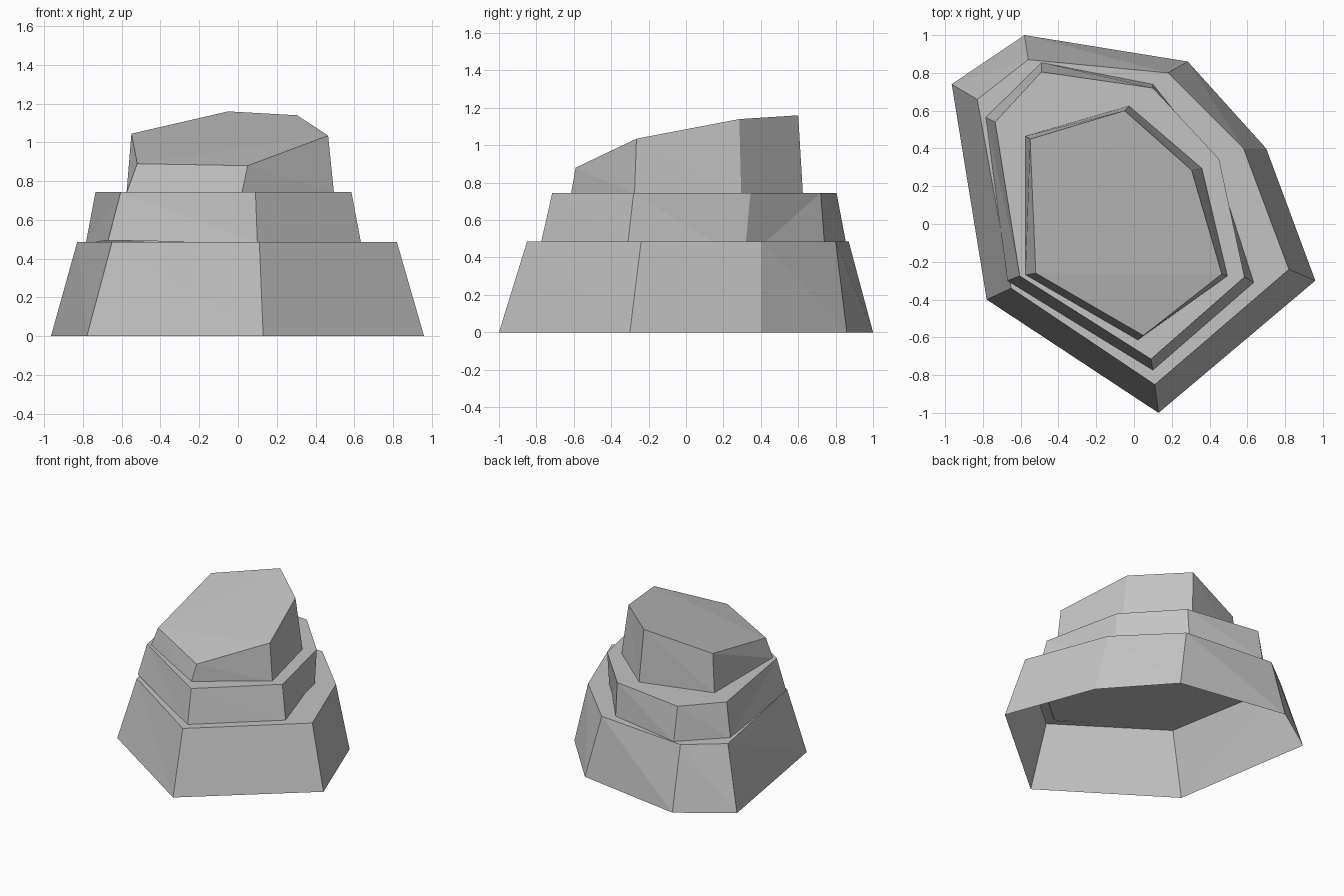
import bpy
import bmesh

cube = bpy.data.objects.get("Cube")
if cube:
    bpy.data.objects.remove(cube, do_unlink=True)

stone = bpy.data.materials.new("stone_grey")
stone.use_nodes = True
GREY = (0.55, 0.55, 0.55, 1)
stone.diffuse_color = GREY
stone.node_tree.nodes["Principled BSDF"].inputs["Base Color"].default_value = GREY


def rock_tier(name, lower, upper, crease=None):
    """Open-bottomed faceted block between two clockwise rings of corners.
    crease = (corner before, corner, corner after) folded off the cap."""
    bm = bmesh.new()
    low = [bm.verts.new(p) for p in lower]
    top = [bm.verts.new(p) for p in upper]
    n = len(low)
    # Walls, each split along a diagonal from its lower bottom corner
    for i in range(n):
        j = (i + 1) % n
        if low[j].co.z < low[i].co.z:
            faces = [(low[j], low[i], top[i]), (low[j], top[i], top[j])]
        else:
            faces = [(low[j], low[i], top[j]), (low[i], top[i], top[j])]
        for f in faces:
            bm.faces.new(f)
    # Cap, with one corner optionally folded down
    cap = list(reversed(top))
    if crease:
        bm.faces.new([top[k] for k in reversed(crease)])
        cap.remove(top[crease[1]])
    bm.faces.new(cap)
    bmesh.ops.triangulate(bm, faces=[f for f in bm.faces if len(f.verts) > 3])
    mesh = bpy.data.meshes.new(name)
    bm.to_mesh(mesh)
    bm.free()
    mesh.materials.append(stone)
    obj = bpy.data.objects.new(name, mesh)
    bpy.context.collection.objects.link(obj)
    return obj


def ring(points, z):
    return [(p[0], p[1], p[2] if len(p) > 2 else z) for p in points]


# Wide base
rock_tier(
    "base_rock",
    ring([(-.965, .74), (-.58, 1), (.285, .86), (.70, .40),
          (.96, -.30), (.13, -1), (-.78, -.40)], 0),
    ring([(-.83, .66), (-.56, .87), (.18, .80), (.58, .40),
          (.82, -.24), (.11, -.85), (-.65, -.34)], .485))

# Middle layer, one corner sunk into the base
rock_tier(
    "middle_rock",
    ring([(-.785, .565), (-.49, .855), (.10, .74), (.45, .31, .38),
          (.635, -.31), (.10, -.775), (-.67, -.30, .495)], .48),
    ring([(-.735, .54), (-.49, .805), (.10, .72), (.45, .345),
          (.585, -.28), (.09, -.715), (-.605, -.275)], .745))

# Sloping top layer
rock_tier(
    "top_rock",
    ring([(-.575, .465), (-.025, .625), (.36, .295),
          (.495, -.275), (.02, -.615), (-.575, -.27)], .74),
    [(-.55, .45, 1.045), (-.05, .60, 1.16), (.305, .285, 1.14),
     (.465, -.265, 1.035), (.05, -.59, .88), (-.52, -.26, .89)],
    crease=(3, 4, 5))
